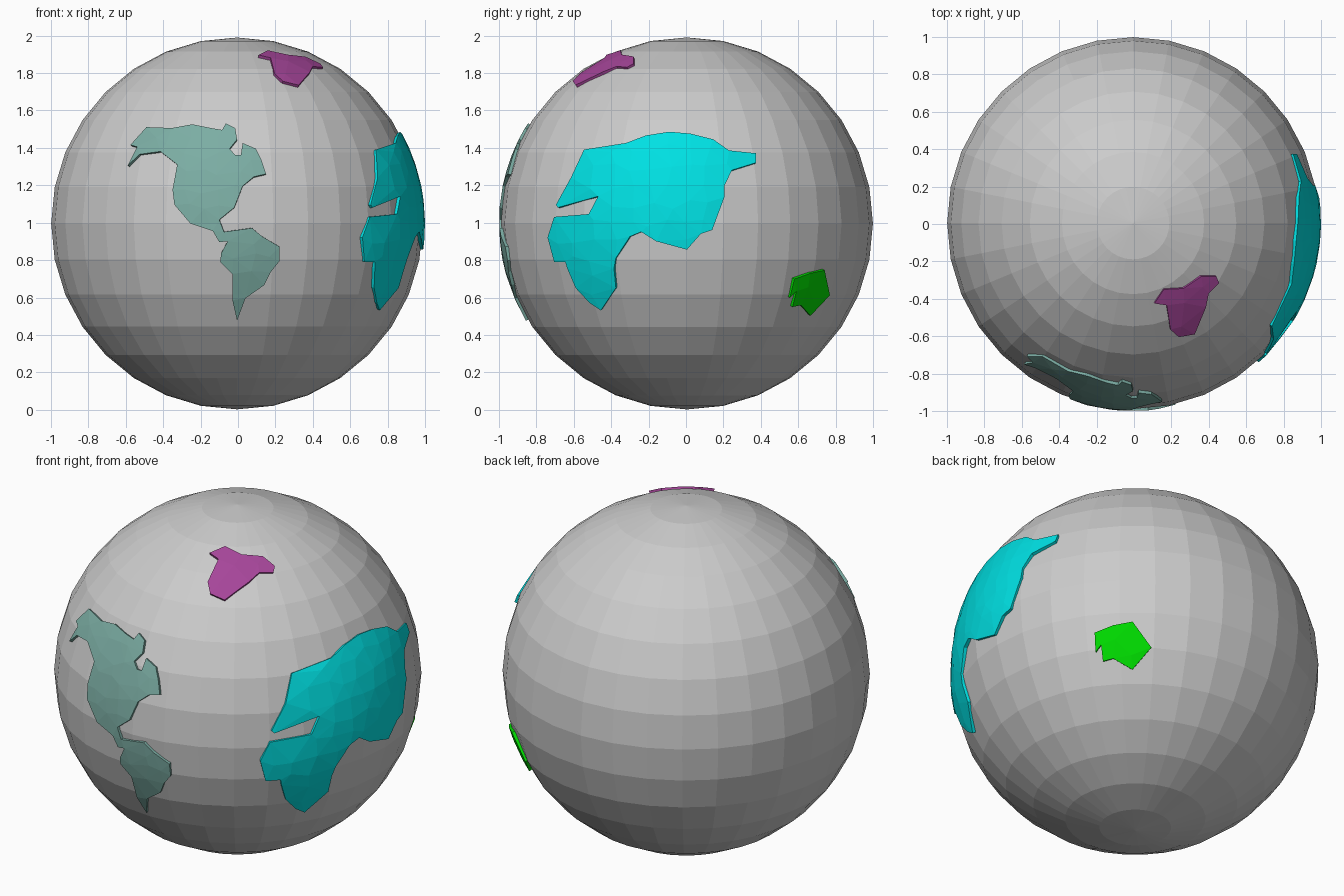
import bpy, bmesh, math, random
from mathutils import Vector
from mathutils.geometry import delaunay_2d_cdt

if "Cube" in bpy.data.objects:
    bpy.data.objects.remove(bpy.data.objects["Cube"])

random.seed(4)
CENTRE = Vector((-0.005, 0.005, 0.996))
R_BALL, R_LAND = 0.994, 1.005


def inside(p, poly):
    hit = False
    for a, b in zip(poly, poly[1:] + poly[:1]):
        if (a.y > p.y) != (b.y > p.y) and p.x < a.x + (p.y - a.y) * (b.x - a.x) / (b.y - a.y):
            hit = not hit
    return hit


def edge_gap(p, poly):
    gap = 9
    for a, b in zip(poly, poly[1:] + poly[:1]):
        t = max(0, min(1, (p - a).dot(b - a) / (b - a).length_squared))
        gap = min(gap, (p - a - t * (b - a)).length)
    return gap


def land(name, flat, right, up, color, step=0.09):
    """Faceted plate: outline in hundredths, seen along right x up, wrapped onto the ball."""
    right, up = Vector(right), Vector(up)
    out = right.cross(up)
    poly = [Vector((flat[i] / 100, flat[i + 1] / 100)) for i in range(0, len(flat), 2)]
    if sum(a.cross(b) for a, b in zip(poly, poly[1:] + poly[:1])) < 0:
        poly.reverse()
    pts = list(poly)
    n = int(1 / step)
    for i in range(-n, n + 1):
        for j in range(-n, n + 1):
            p = Vector((i + random.uniform(-.25, .25), j + random.uniform(-.25, .25))) * step
            if inside(p, poly) and edge_gap(p, poly) > step * 0.35:
                pts.append(p)
    res = delaunay_2d_cdt(pts, [], [list(range(len(poly)))], 1, 1e-5)
    bm = bmesh.new()
    vs = []
    for p in res[0]:
        w = math.sqrt(max(0, R_LAND ** 2 - p.length_squared))
        vs.append(bm.verts.new(CENTRE + right * p.x + up * p.y + out * w))
    for f in res[2]:
        bm.faces.new([vs[k] for k in f])
    bmesh.ops.delete(bm, geom=[v for v in bm.verts if not v.link_faces], context='VERTS')
    me = bpy.data.meshes.new(name)
    bm.to_mesh(me)
    bm.free()
    ob = bpy.data.objects.new(name, me)
    bpy.context.collection.objects.link(ob)
    sol = ob.modifiers.new("thickness", 'SOLIDIFY')
    sol.thickness, sol.offset = 0.032, -1
    mat = bpy.data.materials.new(name + "_color")
    mat.diffuse_color = (*color, 1)
    mat.use_nodes = True
    mat.node_tree.nodes["Principled BSDF"].inputs["Base Color"].default_value = mat.diffuse_color
    me.materials.append(mat)
    return ob


# ball
bpy.ops.mesh.primitive_uv_sphere_add(segments=32, ring_count=16, radius=R_BALL, location=CENTRE)
bpy.context.object.name = "globe_ball"

# western land, outlined in the front view
land("western_continents", [
    -58.5, 31, -52, 37, -41, 38.5, -32, 31.5, -34.5, 18, -33.5, 10, -25, 0, -13, -4, -9.5, -10, -5, -9.5,
    -8.5, -16, -9, -20.5, -2.5, -27, -2.5, -41, 0, -52, 4.5, -40, 14.5, -33, 18, -26, 22.8, -20,
    22.8, -12.5, 13.5, -7, 8, -2.5, -7, -4.5, -9.5, 2, -1.5, 8.5, 3, 20, 9, 25, 15.5, 26.5, 13, 34,
    10, 40, 3, 43, 2, 36.5, -1, 36.5, -4, 40, 0, 45, -1, 51, -6, 53.5, -8, 50, -14, 51, -24, 53,
    -35, 51, -48.5, 51.5, -57, 42, -53.5, 41],
    (1, 0, 0), (0, 0, 1), (0.20, 0.42, 0.37))

# eastern land, outlined in the right view
land("eastern_continents", [
    -55, 39.5, -32.5, 43, -22, 47, -9.5, 49, 2, 48, 14, 45, 22.5, 39, 37, 37.5, 37, 32.5, 24, 28.5,
    20, 20, 20, 14, 13.5, -3.5, 7.5, -5.5, 0, -14, -16.5, -9.5, -24.5, -4.5, -30.5, -7, -38, -18.5,
    -39, -24, -38, -34.5, -46, -46.5, -52, -42.5, -59.5, -34.5, -64, -24, -65, -20.5, -71, -20.5,
    -74.5, -7.5, -71, 3.5, -52.5, 5, -47.5, 14.5, -69, 8.5, -70, 10, -62, 24.5],
    (0, 1, 0), (0, 0, 1), (0, 0.75, 0.77), 0.1)

# northern island, outlined in the top view
land("northern_island", [
    16.5, -35.5, 27, -35, 36.5, -28.5, 44.5, -28.5, 46, -32, 40.5, -37.5, 39, -45, 33, -59.5,
    24.5, -61, 20, -57, 18, -44, 11.5, -43],
    (1, 0, 0), (0, 1, 0), (0.38, 0.06, 0.32))

# southern island, outlined in the back right view from below
az, el = math.radians(50), math.radians(30)
land("southern_island", [
    -22, 21, -12, 25, -1.5, 27, 8.7, 13, -1.6, 1, -12, 7, -17.5, 5.5, -18.5, 14.5, -21.5, 10.5],
    (-math.sin(az), math.cos(az), 0),
    (math.sin(el) * math.cos(az), math.sin(el) * math.sin(az), math.cos(el)), (0, 0.72, 0))
